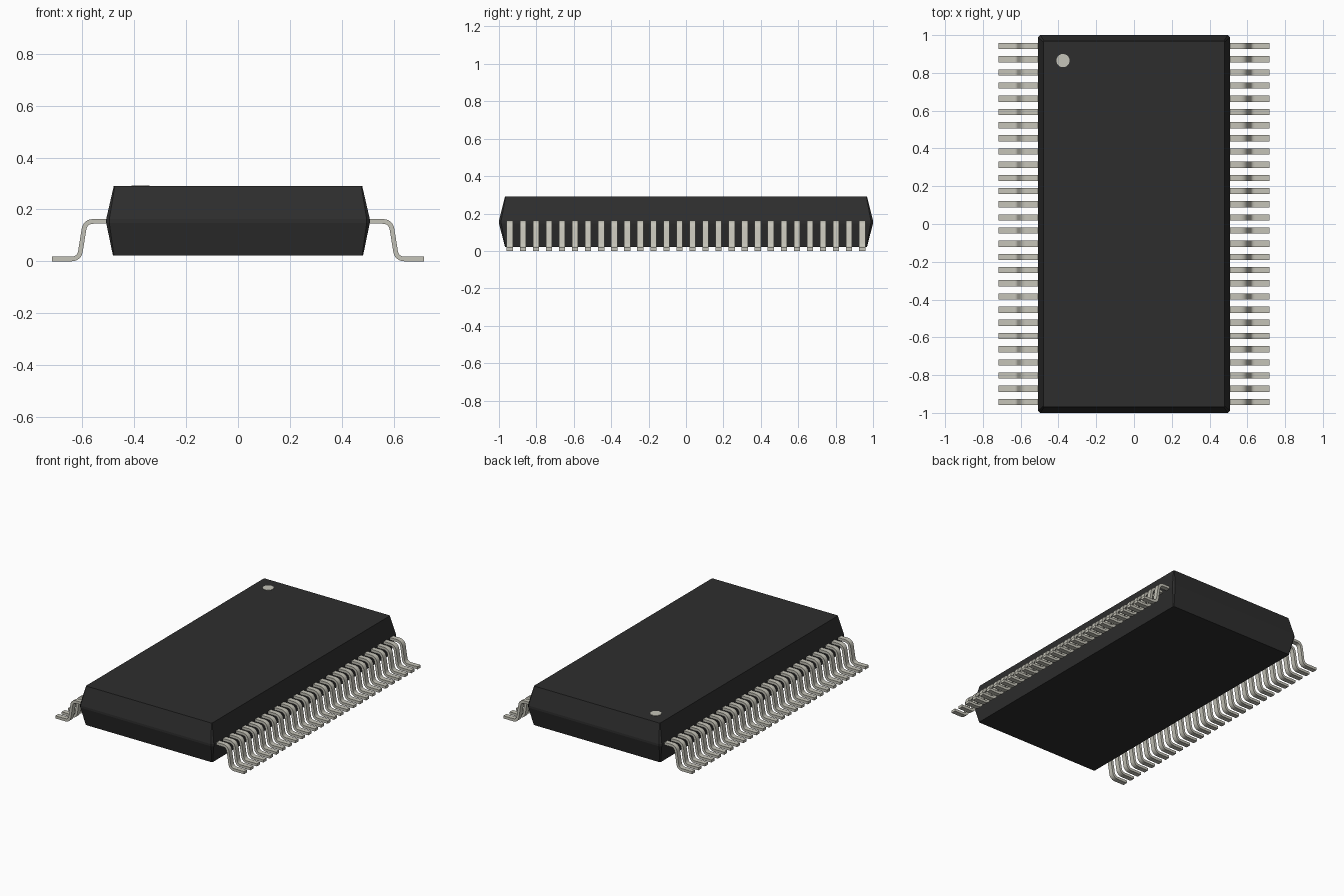
import bpy
import bmesh
from mathutils import Vector

if "Cube" in bpy.data.objects:
    bpy.data.objects.remove(bpy.data.objects["Cube"], do_unlink=True)


def material(name, rgb):
    mat = bpy.data.materials.new(name)
    mat.use_nodes = True
    mat.diffuse_color = (*rgb, 1)
    bsdf = mat.node_tree.nodes["Principled BSDF"]
    bsdf.inputs["Base Color"].default_value = (*rgb, 1)
    bsdf.inputs["Roughness"].default_value = 0.6
    return mat


def make_object(name, bm, mat):
    bmesh.ops.recalc_face_normals(bm, faces=bm.faces)
    mesh = bpy.data.meshes.new(name)
    bm.to_mesh(mesh)
    bm.free()
    mesh.materials.append(mat)
    obj = bpy.data.objects.new(name, mesh)
    bpy.context.collection.objects.link(obj)
    return obj


def loft(bm, rings):
    """Skin a list of equal-length point rings and cap both ends."""
    rows = [[bm.verts.new(p) for p in ring] for ring in rings]
    n = len(rows[0])
    for a, b in zip(rows, rows[1:]):
        for i in range(n):
            j = (i + 1) % n
            bm.faces.new((a[i], a[j], b[j], b[i]))
    bm.faces.new(rows[0])
    bm.faces.new(rows[-1])


black = material("black plastic", (0.027, 0.027, 0.027))
metal = material("tinned metal", (0.56, 0.55, 0.48))


# Package body: tapered both ways from a narrow band at mid height
def body_ring(x, y, z, c):
    return [(x, y - c, z), (x - c, y, z), (-x + c, y, z), (-x, y - c, z),
            (-x, -y + c, z), (-x + c, -y, z), (x - c, -y, z), (x, -y + c, z)]


bm = bmesh.new()
loft(bm, [body_ring(0.482, 0.968, 0.022, 0.004),
          body_ring(0.508, 1.0, 0.148, 0.012),
          body_ring(0.508, 1.0, 0.163, 0.012),
          body_ring(0.479, 0.968, 0.29, 0.004)])
make_object("package_body", bm, black)

# Pin one marker: thin disc on the top face
bm = bmesh.new()
bmesh.ops.create_cone(bm, cap_ends=True, segments=24, radius1=0.035,
                      radius2=0.035, depth=0.004)
bmesh.ops.translate(bm, verts=bm.verts, vec=(-0.376, 0.865, 0.290))
make_object("pin_one_marker", bm, metal)

# Lead centre line in x-z: two straight corners rounded into bends
ROOT, KNEE, HEEL, TOE = (Vector(p) for p in (
    (0.49, 0.154), (0.589, 0.154), (0.612, 0.009), (0.717, 0.009)))


def bend(before, corner, after, reach=0.032, steps=6):
    a = corner + (before - corner).normalized() * reach
    b = corner + (after - corner).normalized() * reach
    return [a.lerp(corner, t).lerp(corner.lerp(b, t), t)
            for t in (i / steps for i in range(steps + 1))]


path = [ROOT, *bend(ROOT, KNEE, HEEL), *bend(KNEE, HEEL, TOE), TOE]

# Gull-wing lead, repeated along the side and mirrored to the other side
COUNT, END_Y, HALF_W, HALF_T = 28, 0.942, 0.0165, 0.009
bm = bmesh.new()
rings = []
for i, p in enumerate(path):
    d = (path[min(i + 1, len(path) - 1)] - path[max(i - 1, 0)]).normalized()
    if i in (1, len(path) - 2):
        d = Vector((1, 0))
    n = Vector((-d.y, d.x)) * HALF_T
    rings.append([(p.x + s * n.x, -END_Y + w, p.y + s * n.y)
                  for s, w in ((1, -HALF_W), (1, HALF_W),
                               (-1, HALF_W), (-1, -HALF_W))])
loft(bm, rings)
leads = make_object("leads", bm, metal)
bpy.context.view_layer.objects.active = leads
leads.select_set(True)
bpy.ops.object.shade_smooth_by_angle(angle=0.7)

row = leads.modifiers.new("row", 'ARRAY')
row.count = COUNT
row.use_relative_offset = False
row.use_constant_offset = True
row.constant_offset_displace = (0, 2 * END_Y / (COUNT - 1), 0)
leads.modifiers.new("both_sides", 'MIRROR')
